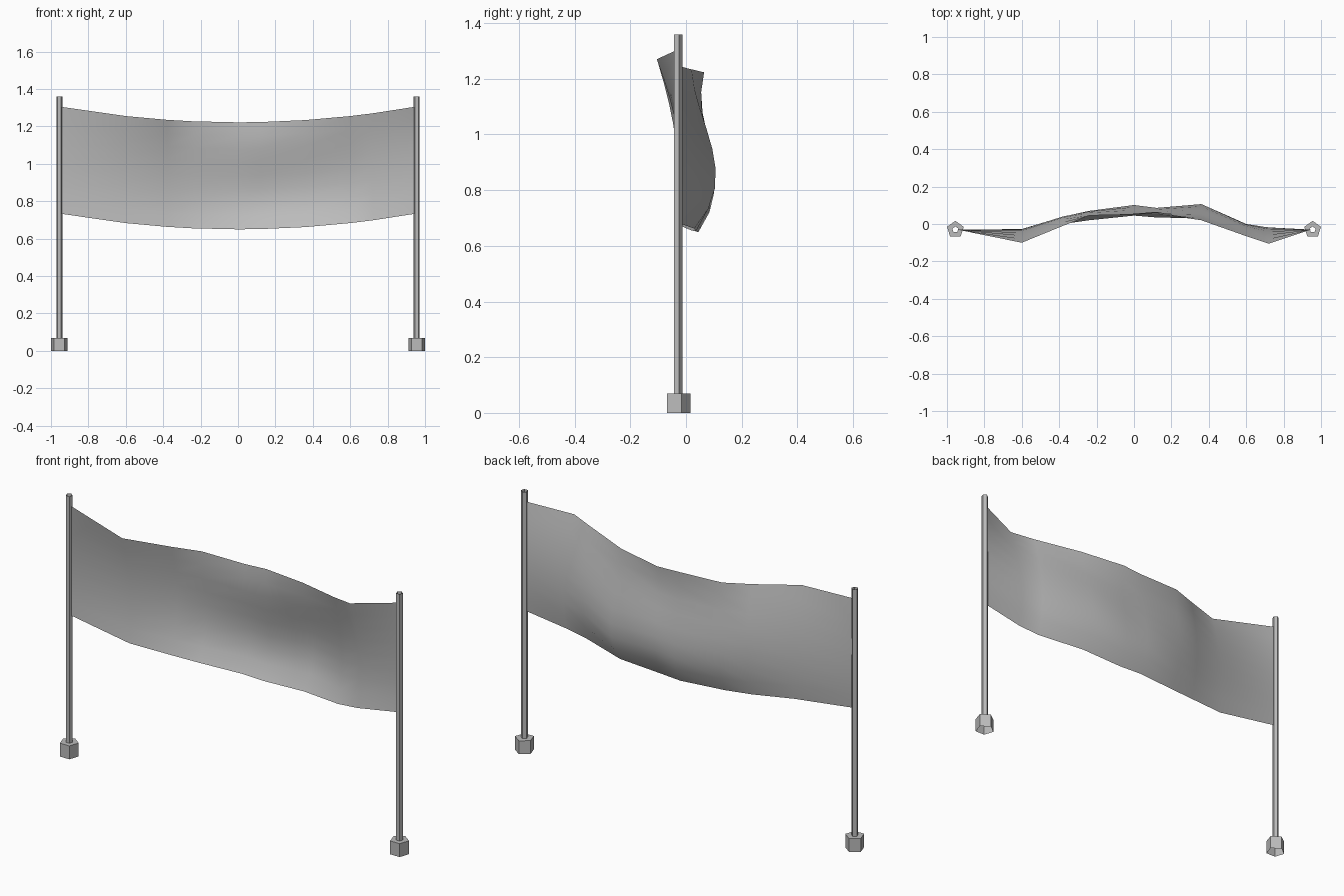
import bpy, bmesh
from math import sin, cos, tau

cube = bpy.data.objects.get("Cube")
if cube:
    bpy.data.objects.remove(cube)

gray = bpy.data.materials.new("plain_gray")
gray.use_nodes = True
COLOR = (0.5, 0.5, 0.5, 1)
gray.diffuse_color = COLOR
gray.node_tree.nodes["Principled BSDF"].inputs["Base Color"].default_value = COLOR

POLE_X, POLE_Y = 0.955, -0.03
SIDES = 5


def finish(name, bm):
    mesh = bpy.data.meshes.new(name)
    bm.to_mesh(mesh)
    bm.free()
    mesh.materials.append(gray)
    obj = bpy.data.objects.new(name, mesh)
    bpy.context.collection.objects.link(obj)
    return obj


def lofted_tube(name, x, rings):
    """Open five-sided tube through (radius, height) rings."""
    bm = bmesh.new()
    loops = []
    for r, z in rings:
        angles = [tau * (0.25 + i / SIDES) for i in range(SIDES)]
        loops.append([bm.verts.new((x + r * cos(a), POLE_Y + r * sin(a), z))
                      for a in angles])
    for low, high in zip(loops, loops[1:]):
        for i in range(SIDES):
            j = (i + 1) % SIDES
            bm.faces.new((low[i], low[j], high[j], high[i]))
    return finish(name, bm)


# Posts: hollow poles rising out of heavier feet
for side, x in (("left", POLE_X), ("right", -POLE_X)):
    lofted_tube(side + "_foot", x, [(0.047, 0), (0.047, 0.07), (0.017, 0.07)])
    lofted_tube(side + "_pole", x, [(0.017, 0.07), (0.017, 1.36)])

# Banner: depth in hundredths at each column, for four heights
columns = [-.945, -.6, -.38, -.24, 0, .12, .36, .6, .72, .945]
folds = [
    (0.0, [-3, -4, 0, 2, 4.5, 3.5, 3, -3, -4, -3]),
    (0.4, [-3, -3, 4, 7, 10, 8.5, 10.5, 0, -2, -3]),
    (0.7, [-3, -5.5, 3, 5.5, 6.5, 6, 6, -2, -5, -3]),
    (1.0, [-3, -10, -1, 4.5, 5.5, 6.5, 2, -6.5, -10.5, -3]),
]


def depth(col, t):
    """Smooth curve through the four fold depths of a column."""
    total = 0
    for ti, row in folds:
        weight = 1
        for tj, _ in folds:
            if tj != ti:
                weight *= (t - tj) / (ti - tj)
        total += weight * row[col]
    return total / 100


ROWS = 9
bm = bmesh.new()
grid = []
for r in range(ROWS):
    t = r / (ROWS - 1)
    line = []
    for c, x in enumerate(columns):
        sag = 0.083 * (x / columns[-1]) ** 2
        line.append(bm.verts.new((x, depth(c, t), 0.65 + 0.572 * t + sag)))
    grid.append(line)
for low, high in zip(grid, grid[1:]):
    for c in range(len(columns) - 1):
        bm.faces.new((low[c], low[c + 1], high[c + 1], high[c]))
for face in bm.faces:
    face.smooth = True
finish("banner", bm)
